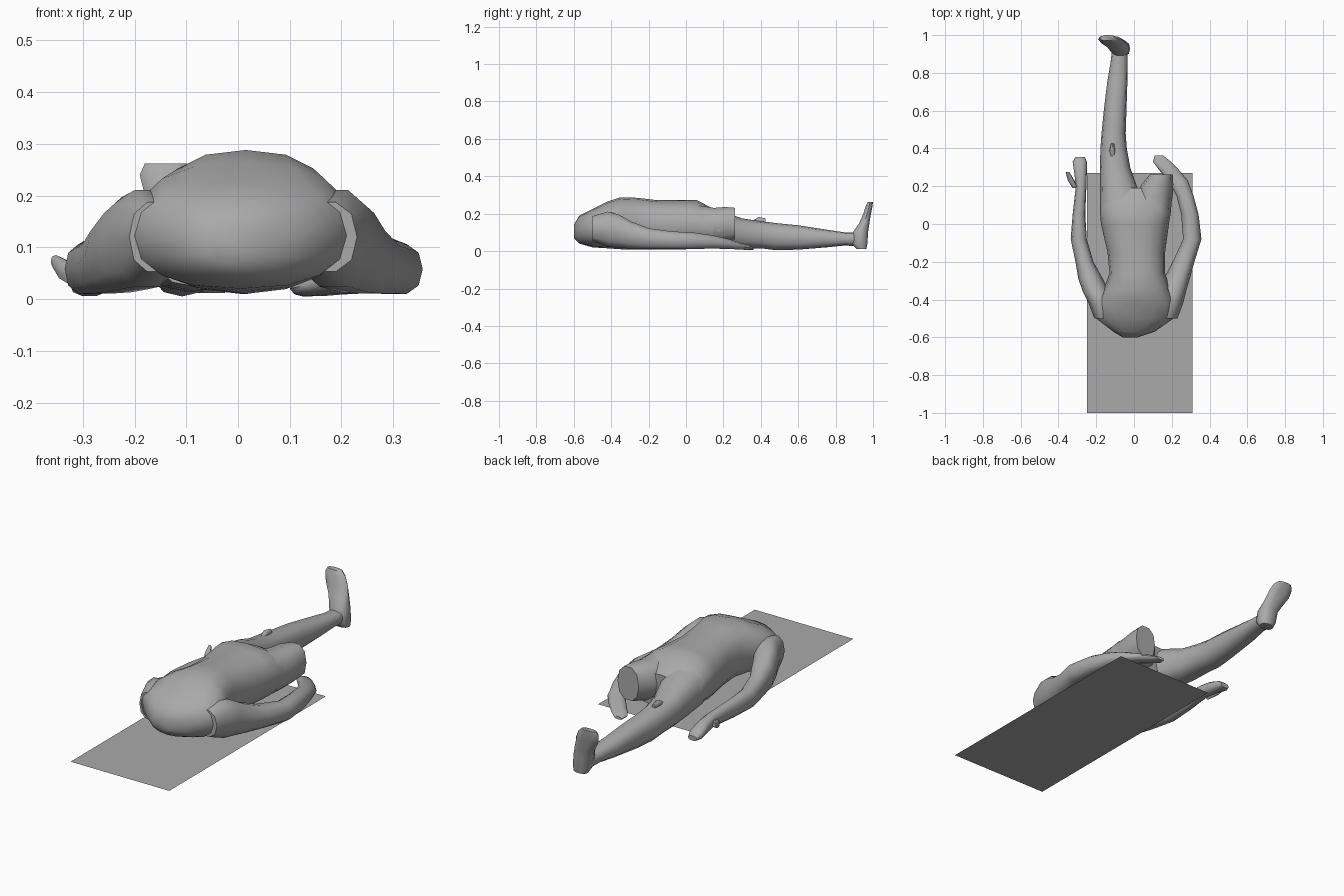
import bpy, bmesh, math
from mathutils import Vector

grey = bpy.data.materials.new("plain grey")
grey.diffuse_color = (0.4, 0.4, 0.4, 1)


def finish(name, bm, angle=50):
    bmesh.ops.recalc_face_normals(bm, faces=bm.faces)
    me = bpy.data.meshes.new(name)
    bm.to_mesh(me)
    bm.free()
    me.materials.append(grey)
    ob = bpy.data.objects.new(name, me)
    bpy.context.collection.objects.link(ob)
    bpy.ops.object.select_all(action='DESELECT')
    ob.select_set(True)
    bpy.context.view_layer.objects.active = ob
    bpy.ops.object.shade_smooth_by_angle(angle=math.radians(angle))
    return ob


def loft(name, rings, axis='y', n=12, power=0.85):
    """Rings along y: (y, x0, x1, z0, z1). Rings along z: (z, x0, x1, y0, y1)."""
    bm = bmesh.new()
    loops = []
    for t, a0, a1, b0, b1 in rings:
        loop = []
        for i in range(n):
            w = 2 * math.pi * i / n
            c, s = math.cos(w), math.sin(w)
            a = (a0 + a1) / 2 + (a1 - a0) / 2 * math.copysign(abs(c) ** power, c)
            b = (b0 + b1) / 2 + (b1 - b0) / 2 * math.copysign(abs(s) ** power, s)
            loop.append(bm.verts.new((a, t, b) if axis == 'y' else (a, b, t)))
        loops.append(loop)
    for p, q in zip(loops, loops[1:]):
        for i in range(n):
            j = (i + 1) % n
            bm.faces.new((p[i], p[j], q[j], q[i]))
    bm.faces.new(loops[0])
    bm.faces.new(loops[-1])
    return finish(name, bm)


# Flat sheet under the body
bm = bmesh.new()
bm.faces.new([bm.verts.new(v) for v in
              ((-.25, -1, 0), (.31, -1, 0), (.31, .27, 0), (-.25, .27, 0))])
finish("ground_sheet", bm)

# Torso from the rounded shoulders to the hips
loft("torso", [
    (-.60, -.06, .02, .07, .14), (-.57, -.11, .11, .04, .19),
    (-.50, -.20, .21, .02, .225), (-.42, -.20, .22, .015, .265),
    (-.35, -.16, .19, .01, .288), (-.26, -.13, .165, .01, .285),
    (-.15, -.14, .165, .01, .272), (0, -.175, .185, .01, .272),
    (.06, -.18, .195, .015, .272), (.13, -.18, .20, .02, .235),
    (.19, -.175, .20, .03, .20)], n=16)

# Straight leg, with the foot pointing up
loft("straight_leg", [
    (.10, -.18, .06, .02, .235), (.20, -.18, .015, .015, .21),
    (.30, -.18, -.02, .015, .175), (.40, -.178, -.038, .015, .16),
    (.48, -.172, -.044, .005, .15), (.60, -.16, -.04, .008, .138),
    (.75, -.142, -.035, .02, .115), (.85, -.125, -.035, .03, .10),
    (.93, -.115, -.035, .025, .10)])
loft("foot", [
    (.012, -.10, -.025, .91, .965), (.04, -.115, -.02, .885, .972),
    (.10, -.125, -.025, .89, .975), (.15, -.15, -.04, .925, .982),
    (.20, -.18, -.055, .947, .99), (.24, -.19, -.075, .96, .998),
    (.262, -.18, -.10, .97, 1.0)], axis='z', n=10)

# Small fold on the thigh
loft("thigh_bump", [
    (.35, -.125, -.10, .13, .16), (.39, -.13, -.10, .14, .182),
    (.425, -.122, -.105, .14, .175)], n=8)

# Short thigh that ends in a flat cut
loft("thigh_stump", [
    (.06, 0, .19, .03, .25), (.15, .01, .205, .045, .235),
    (.21, .04, .208, .05, .24), (.262, .085, .205, .06, .235)], n=10)

# Arms
loft("left_arm", [
    (-.50, -.21, -.10, .05, .19), (-.42, -.24, -.11, .02, .215),
    (-.36, -.27, -.13, .015, .20), (-.29, -.295, -.165, .01, .16),
    (-.20, -.31, -.215, .008, .125), (-.08, -.335, -.25, .008, .108),
    (.05, -.325, -.258, .01, .10), (.20, -.308, -.252, .015, .085),
    (.26, -.315, -.25, .01, .075), (.33, -.325, -.25, .005, .05),
    (.355, -.31, -.26, .005, .03)], n=10)
loft("left_thumb", [
    (.19, -.325, -.295, .02, .06), (.23, -.35, -.315, .035, .075),
    (.275, -.362, -.342, .06, .085)], n=8)
loft("right_arm", [
    (-.50, .10, .23, .05, .19), (-.42, .11, .26, .02, .215),
    (-.36, .13, .275, .015, .20), (-.29, .16, .295, .01, .16),
    (-.20, .205, .32, .008, .125), (-.08, .26, .357, .008, .108),
    (.05, .25, .342, .01, .10), (.15, .225, .315, .012, .085),
    (.23, .18, .285, .01, .065), (.29, .13, .235, .008, .045),
    (.33, .10, .195, .005, .035), (.362, .11, .155, .005, .02)], n=10)
